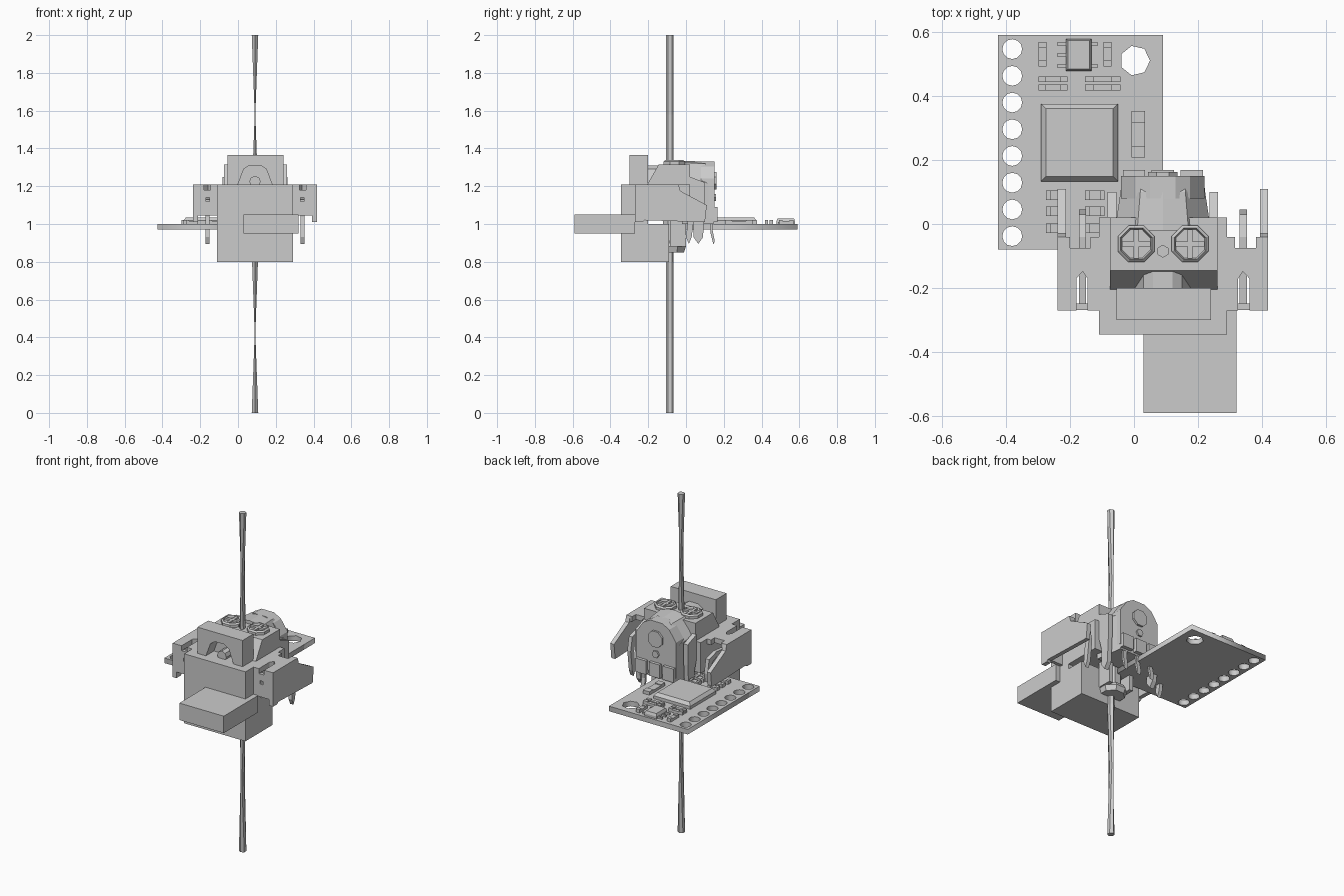
import bpy, bmesh
from math import sin, cos, pi
from mathutils import Vector

if "Cube" in bpy.data.objects:
    bpy.data.objects.remove(bpy.data.objects["Cube"])

CX, CY = 0.09, -0.08      # axis shared by the stick and the housing


def finish(name, bm):
    bmesh.ops.remove_doubles(bm, verts=bm.verts, dist=1e-5)
    bmesh.ops.recalc_face_normals(bm, faces=bm.faces)
    me = bpy.data.meshes.new(name)
    bm.to_mesh(me)
    bm.free()
    ob = bpy.data.objects.new(name, me)
    bpy.context.collection.objects.link(ob)
    return ob


def loft(name, rings):
    """Closed skin through rings of equal point count."""
    bm = bmesh.new()
    vs = [[bm.verts.new(p) for p in r] for r in rings]
    n = len(vs[0])
    for a, b in zip(vs, vs[1:]):
        for i in range(n):
            bm.faces.new((a[i], a[(i + 1) % n], b[(i + 1) % n], b[i]))
    bm.faces.new(vs[0])
    bm.faces.new(vs[-1])
    return finish(name, bm)


def prism(name, pts, axis, a, b):
    """Extrude a 2D profile along axis from a to b."""
    place = {'x': lambda p, t: (t, p[0], p[1]),
             'y': lambda p, t: (p[0], t, p[1]),
             'z': lambda p, t: (p[0], p[1], t)}[axis]
    return loft(name, [[place(p, t) for p in pts] for t in (a, b)])


def box(name, x0, x1, y0, y1, z0, z1, bevel=0):
    ob = prism(name, [(x0, y0), (x1, y0), (x1, y1), (x0, y1)], 'z', z0, z1)
    if bevel:
        m = ob.modifiers.new('bevel', 'BEVEL')
        m.width, m.segments = bevel, 1
    return ob


def rect(x0, x1, y0, y1):
    return [(x0, y0), (x1, y0), (x1, y1), (x0, y1)]


def ngon(x, y, r, n, turn=0.0):
    return [(x + r * cos(2 * pi * i / n + turn), y + r * sin(2 * pi * i / n + turn)) for i in range(n)]


def plate(name, loops, z0, z1):
    """Flat plate with holes: first loop is the outline."""
    cu = bpy.data.curves.new(name, 'CURVE')
    cu.dimensions, cu.fill_mode = '2D', 'BOTH'
    cu.extrude = (z1 - z0) / 2
    for lp in loops:
        sp = cu.splines.new('POLY')
        sp.points.add(len(lp) - 1)
        for p, q in zip(sp.points, lp):
            p.co = (q[0], q[1], 0, 1)
        sp.use_cyclic_u = True
    tmp = bpy.data.objects.new(name + '_curve', cu)
    bpy.context.collection.objects.link(tmp)
    bpy.context.view_layer.update()
    me = bpy.data.meshes.new_from_object(tmp.evaluated_get(bpy.context.evaluated_depsgraph_get()))
    bpy.data.objects.remove(tmp)
    ob = bpy.data.objects.new(name, me)
    ob.location.z = (z0 + z1) / 2
    bpy.context.collection.objects.link(ob)


# Long thin wire, pinched sideways at two heights
loft('wire', [[(CX + (x - CX) * k, y, z) for x, y in ngon(CX, CY - 0.005, 0.02, 6, pi / 2)]
              for z, k in [(0, 1), (0.42, 0.1), (0.8, .9), (1.2, .9), (1.58, 0.1), (2, 1)]])

# Circuit board with pin holes and mounting hole
holes = [ngon(-0.38, -0.038 + i * 0.0834, 0.031, 12) for i in range(8)]
plate('circuit_board', [rect(-0.425, 0.09, -0.08, 0.59)] + holes + [ngon(0.003, 0.51, 0.047, 7)], 0.97, 1.0)


# Board components
def chip(name, x0, x1, y0, y1, h, inset):
    loft(name, [[(x, y, z) for x, y in rect(x0 + i, x1 - i, y0 + i, y1 - i)]
                for z, i in [(1.0, 0), (1 + h * .5, 0), (1 + h, inset)]])


chip('main_chip', -0.29, -0.05, 0.133, 0.375, 0.035, 0.015)
chip('small_chip', -0.212, -0.133, 0.478, 0.578, 0.028, 0.006)
for y in (0.493, 0.527, 0.562):
    box('small_chip_leg', -0.24, -0.21, y - 0.005, y + 0.005, 1.0, 1.01)
for y in (0.493, 0.562):
    box('small_chip_leg', -0.135, -0.112, y - 0.005, y + 0.005, 1.0, 1.01)
parts = [(-0.285, 0.53, 0.025, 0.075), (-0.082, 0.53, 0.025, 0.075), (0.013, 0.28, 0.042, 0.145)]
parts += [(x, y, w, 0.018) for y in (0.452, 0.426) for x, w in ((-0.253, 0.09), (-0.098, 0.11))]
parts += [(x, y, 0.06, 0.03) for y in (0.09, 0.04, -0.013) for x in (-0.245, -0.122)]
for x, y, w, d in parts:
    box('resistor', x - w / 2, x + w / 2, y - d / 2, y + d / 2, 1.0, 1.015)
    for s in (-1, 1):           # end caps along the longer side
        ex, ey = (s * w * .38, 0) if w > d else (0, s * d * .38)
        cw, cd = (w * .25, d) if w > d else (w, d * .25)
        box('resistor_cap', x + ex - cw / 2, x + ex + cw / 2, y + ey - cd / 2, y + ey + cd / 2, 1.0, 1.02)

# Front blocks
box('lower_block', -0.11, 0.29, -0.345, -0.09, 0.80, 1.0)
box('front_block', 0.03, 0.32, -0.59, -0.27, 0.95, 1.05)
box('frame_front', -0.11, 0.29, -0.345, -0.2, 1.0, 1.21)
for s in (-1, 1):
    x = sorted((CX + s * 0.2, CX + s * 0.165))
    box('frame_cheek', x[0], x[1], -0.2, 0.02, 1.03, 1.21)

# Side wings, mirrored about the axis
side = [(-0.27, 1.01), (-0.23, 1.01), (-0.22, 1.02), (0.1, 1.01), (0.11, 1.1), (-0.03, 1.175),
        (-0.04, 1.21), (-0.27, 1.21)]
for s in (-1, 1):
    def X(d):
        return CX + s * d
    # slotted top sheet
    prism('wing_top', [(X(0.19), -0.27), (X(0.235), -0.27), (X(0.235), -0.17), (X(0.25), -0.148),
                       (X(0.27), -0.17), (X(0.27), -0.27), (X(0.328), -0.27), (X(0.328), -0.04),
                       (X(0.29), -0.04), (X(0.29), -0.075), (X(0.225), -0.075), (X(0.225), -0.04),
                       (X(0.19), -0.04)], 'z', 1.18, 1.21)
    prism('wing_side', side, 'x', X(0.303), X(0.328))
    # front wall with a small square hole
    for a, b, z0, z1 in [(0.19, 0.24, 1.045, 1.18), (0.26, 0.303, 1.045, 1.18),
                         (0.24, 0.26, 1.045, 1.12), (0.24, 0.26, 1.14, 1.18)]:
        prism('wing_front', rect(X(a), X(b), z0, z1), 'y', -0.268, -0.248)
    # bent mounting pin
    prism('wing_pin', [(-0.26, 1.13), (-0.04, 1.15), (0.03, 1.13), (0.045, 1.05), (0.03, 0.93), (0.015, 0.895),
                       (0.0, 0.93), (0.012, 1.04), (0.0, 1.1), (-0.04, 1.12), (-0.26, 1.1)],
          'x', X(0.24), X(0.262))

# Upper housing block with sloped front
prism('upper_housing', [(-0.21, 1.03), (0.02, 1.03), (0.02, 1.315), (-0.145, 1.315), (-0.21, 1.2)],
      'x', -0.075, 0.26)
# Faceted dome tapering to the rear
loft('rear_dome', [[(CX + x * k, y, z) for x, z in ((-0.15, 1.0), (-0.15, zs), (-0.08, zt), (0, zt + .01),
                                                  (0.08, zt), (0.15, zs), (0.15, 1.0))]
                   for y, k, zs, zt in [(-0.02, 1, 1.24, 1.325), (0.1, 0.88, 1.22, 1.32), (0.145, 0.85, 1.2, 1.29)]])

# Cross-head screws
for x in (0.007, 0.175):
    y = -0.062
    loft('screw_head', [[(px, py, z) for px, py in ngon(x, y, r, 8, pi / 8)]
                        for r, z in [(0.062, 1.30), (0.062, 1.33), (0.053, 1.338), (0.048, 1.325)]])
    box('screw_bar', x - 0.045, x + 0.045, y - 0.008, y + 0.008, 1.32, 1.336)
    box('screw_bar', x - 0.008, x + 0.008, y - 0.045, y + 0.045, 1.32, 1.336)

# Front upright with trapezoid notch
prism('front_upright', [(-0.055, 1.21), (0.0, 1.21), (0.03, 1.29), (0.06, 1.31), (0.12, 1.31), (0.15, 1.29),
                        (0.18, 1.21), (0.24, 1.21), (0.24, 1.365), (-0.055, 1.365)], 'y', -0.3, -0.2)
prism('notch_back', [(0.0, 1.21), (0.03, 1.29), (0.06, 1.31), (0.12, 1.31), (0.15, 1.29), (0.18, 1.21)],
      'y', -0.225, -0.14)
prism('notch_stud', ngon(CX, 1.225, 0.03, 8), 'y', -0.28, -0.2)

# Rear dial with hub, knob and three terminals
prism('rear_dial', [(-0.04, 1.03), (0.22, 1.03), (0.22, 1.24), (0.175, 1.305), (0.13, 1.33),
                    (0.05, 1.33), (0.005, 1.305), (-0.04, 1.24)], 'y', 0.08, 0.15)
prism('dial_hub', ngon(CX, 1.23, 0.05, 8, pi / 8), 'y', 0.15, 0.162)
prism('dial_knob', ngon(CX, 1.14, 0.022, 6), 'y', 0.15, 0.16)
for x in (0, 0.09, 0.18):
    box('dial_terminal', x - 0.035, x + 0.035, 0.12, 0.168, 1.01, 1.09)
    prism('terminal_pin', [(0.13, 1.05), (0.15, 1.05), (0.14, 0.97), (0.152, 0.91), (0.145, 0.89), (0.13, 0.95)],
          'x', x - 0.012, x + 0.012)

# Side legs beside the dial
for s in (-1, 1):
    prism('side_leg', [(0.02, 1.25), (0.1, 1.22), (0.1, 1.1), (0.09, 0.93), (0.065, 0.895), (0.04, 0.93),
                       (0.04, 1.03), (0.02, 1.1)], 'x', CX + s * 0.145, CX + s * 0.172)

# Pivot foot under the housing
loft('pivot_foot', [[(x, y, z) for x, y in ngon(CX, CY + 0.005, r, 8, pi / 8)]
                    for z, r in [(0.85, 0.07), (0.88, 0.08), (0.9, 0.07), (0.91, 0.05), (1.03, 0.05)]])
for s in (-1, 1):
    box('pivot_arm', CX + s * 0.07 - 0.012, CX + s * 0.07 + 0.012, -0.085, 0.0, 0.88, 1.05)
